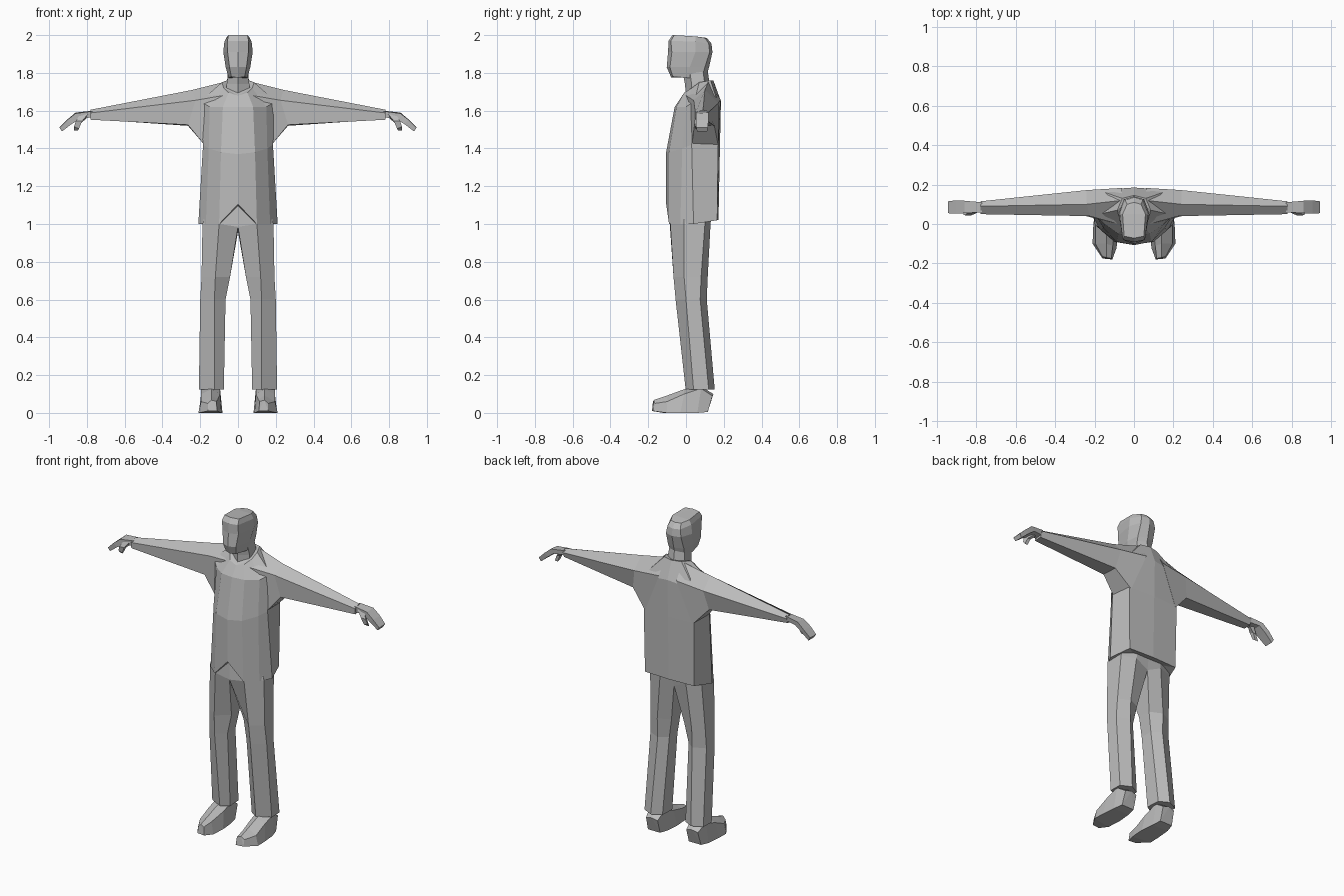
import bpy, bmesh
from mathutils import Vector

cloth = bpy.data.materials.new("plain grey")
cloth.diffuse_color = (0.5, 0.5, 0.5, 1)


def loft(name, rings, mirror=False, cap_point=None):
    """Skin equal-length closed rings, close both ends, optionally mirror in x."""
    bm = bmesh.new()
    loops = [[bm.verts.new(p) for p in ring] for ring in rings]
    n = len(loops[0])
    for a, b in zip(loops, loops[1:]):
        for i in range(n):
            j = (i + 1) % n
            bm.faces.new((a[i], a[j], b[j], b[i]))
    bm.faces.new(loops[-1])
    if cap_point:
        c = bm.verts.new(cap_point)
        for i in range(n):
            bm.faces.new((loops[0][i], c, loops[0][(i + 1) % n]))
    else:
        bm.faces.new(loops[0])
    bmesh.ops.triangulate(bm, faces=[f for f in bm.faces if len(f.verts) > 4])
    bmesh.ops.recalc_face_normals(bm, faces=bm.faces)
    me = bpy.data.meshes.new(name)
    bm.to_mesh(me)
    bm.free()
    me.materials.append(cloth)
    ob = bpy.data.objects.new(name, me)
    bpy.context.collection.objects.link(ob)
    if mirror:
        mod = ob.modifiers.new("mirror", 'MIRROR')
        mod.use_mirror_merge = False
    return ob


def sym(half):
    """Complete a half ring running from front centre to back centre."""
    return half + [(-x, y, z) for x, y, z in half[-2:0:-1]]


def level(z, pts):
    return [(x, y, z) for x, y in pts]


def across(x, pts):
    return [(x, y, z) for y, z in pts]


# Jacket with a notched front hem and open collar
loft("jacket", [sym(r) for r in (
    [(0, -.105, 1.105), (.10, -.09, 1.0), (.17, -.03, 1.0),
     (.21, .04, 1.0), (.17, .165, 1.02), (0, .172, 1.02)],
    [(0, -.107, 1.37), (.09, -.09, 1.38), (.155, -.02, 1.40),
     (.185, .03, 1.42), (.175, .17, 1.42), (0, .18, 1.42)],
    [(0, -.06, 1.62), (.08, -.05, 1.62), (.15, 0, 1.62),
     (.20, .045, 1.65), (.18, .172, 1.63), (0, .185, 1.65)],
    [(0, -.02, 1.68), (.05, -.01, 1.695), (.075, .03, 1.72),
     (.085, .07, 1.75), (.06, .13, 1.76), (0, .145, 1.76)],
)], cap_point=(0, .04, 1.05))

# Sleeves: top, front, lower front, lower back, back
loft("sleeve", [
    [(.06, .12, 1.755), (.08, .0, 1.68), (.17, .03, 1.41), (.165, .172, 1.41), (.06, .183, 1.66)],
    [(.24, .10, 1.71), (.225, .04, 1.655), (.265, .045, 1.525), (.265, .15, 1.52), (.24, .172, 1.64)],
    across(.78, [(.09, 1.605), (.05, 1.588), (.052, 1.552), (.10, 1.555), (.115, 1.588)]),
], mirror=True)

# Hands with bent fingers and a thumb
loft("hand", [
    [(.77, .06, 1.597), (.77, .11, 1.600), (.77, .105, 1.57), (.77, .06, 1.565)],
    [(.86, .055, 1.585), (.86, .118, 1.59), (.84, .115, 1.565), (.83, .06, 1.558)],
    [(.905, .052, 1.55), (.905, .12, 1.552), (.88, .115, 1.535), (.88, .055, 1.53)],
    [(.945, .055, 1.51), (.945, .115, 1.512), (.932, .112, 1.49), (.932, .058, 1.49)],
], mirror=True)
loft("thumb", [
    [(.79, .06, 1.588), (.84, .06, 1.575), (.82, .09, 1.56), (.785, .08, 1.575)],
    [(.825, .044, 1.545), (.858, .044, 1.545), (.85, .07, 1.535), (.83, .07, 1.535)],
    [(.842, .05, 1.505), (.868, .05, 1.515), (.868, .066, 1.495), (.848, .066, 1.495)],
], mirror=True)

# Neck
loft("neck", [sym(r) for r in (
    level(1.66, [(0, 0), (.06, .03), (.065, .10), (0, .13)]),
    level(1.74, [(0, -.005), (.06, .03), (.06, .10), (0, .125)]),
    level(1.81, [(0, -.02), (.05, .02), (.052, .09), (0, .115)]),
)])

# Head, from jaw to crown
loft("head", [sym(r) for r in (
    [(0, -.078, 1.775), (.035, -.07, 1.78), (.05, 0, 1.775), (.048, .08, 1.765), (0, .10, 1.76)],
    level(1.83, [(0, -.102), (.045, -.085), (.065, .02), (.055, .10), (0, .122)]),
    level(1.91, [(0, -.095), (.055, -.075), (.078, .05), (.052, .125), (0, .14)]),
    [(0, -.092, 1.97), (.056, -.08, 1.97), (.072, .05, 1.965), (.045, .12, 1.955), (0, .135, 1.955)],
    [(0, -.072, 2.0), (.05, -.062, 2.0), (.058, .05, 1.993), (.035, .10, 1.985), (0, .11, 1.985)],
)])

# Trouser legs: inner front, front crease, outer front, outer back, back, inner back
loft("trouser_leg", [
    level(1.11, [(0, -.085), (.09, -.07), (.16, -.01), (.16, .11), (.08, .14), (0, .14)]),
    [(0, -.085, .985), (.10, -.083, 1.0), (.188, -.01, 1.0), (.18, .10, 1.0),
     (.09, .13, 1.0), (0, .12, .96)],
    level(.72, [(.042, -.005), (.12, -.066), (.193, -.01), (.19, .08), (.12, .115), (.045, .08)]),
    level(.60, [(.066, -.01), (.125, -.055), (.20, 0), (.195, .075), (.12, .11), (.067, .07)]),
    level(.125, [(.075, .03), (.125, -.002), (.207, .04), (.205, .12), (.14, .152), (.08, .12)]),
], mirror=True)

# Shoes, from heel to toe: inner sole, outer sole, outer top, mid top, inner top
loft("shoe", [
    [(.10, .115, .005), (.185, .115, .005), (.18, .14, .09), (.14, .145, .10), (.10, .14, .09)],
    [(.09, .06, 0), (.20, .06, 0), (.195, .08, .13), (.14, .08, .14), (.095, .08, .13)],
    [(.082, -.03, 0), (.208, -.03, 0), (.195, -.01, .10), (.14, -.01, .125), (.095, -.01, .10)],
    [(.088, -.12, 0), (.21, -.10, 0), (.195, -.10, .06), (.14, -.10, .092), (.108, -.11, .07)],
    [(.11, -.18, .01), (.16, -.175, .01), (.16, -.165, .05), (.14, -.17, .068), (.115, -.175, .06)],
], mirror=True)
